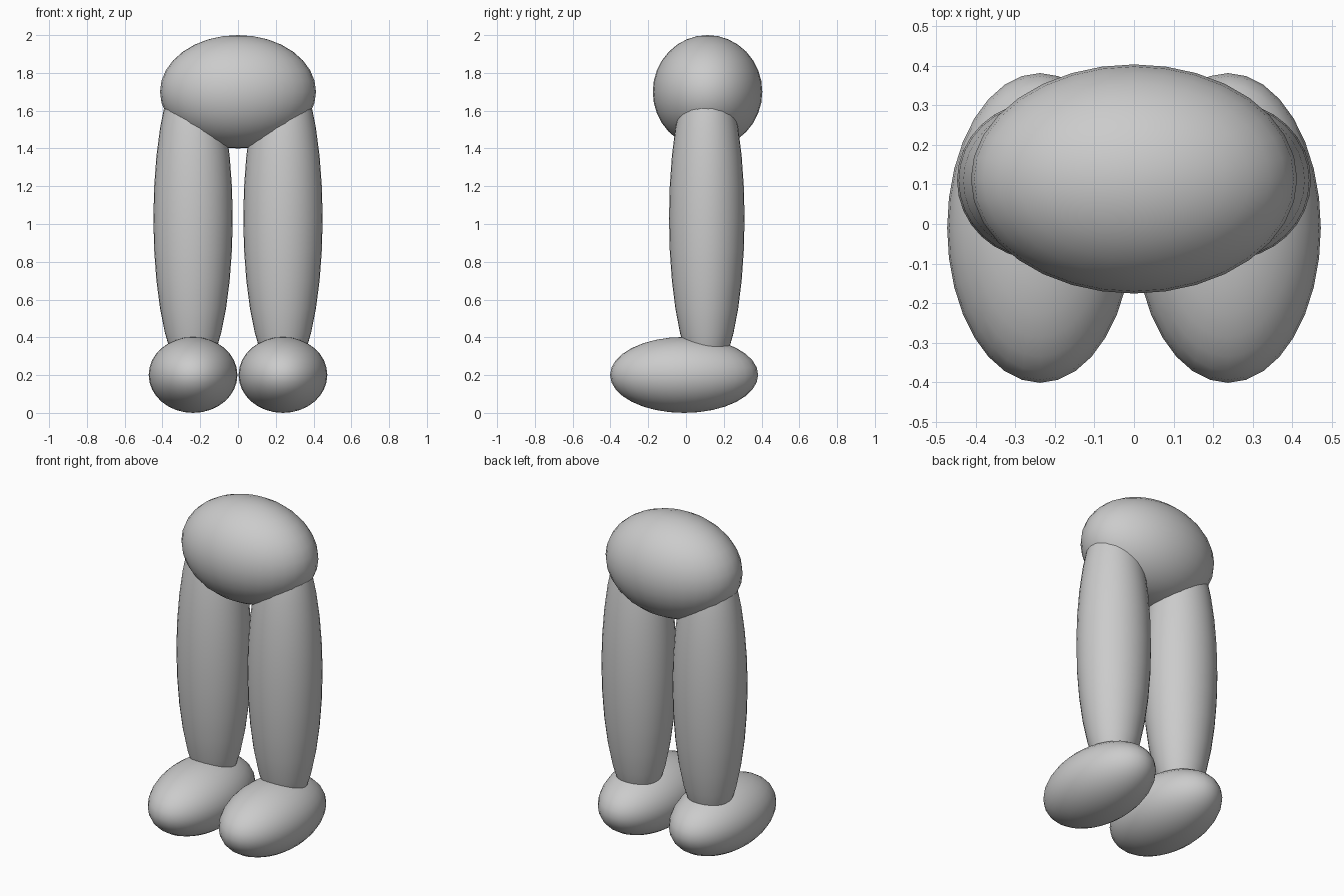
import bpy

if "Cube" in bpy.data.objects:
    bpy.data.objects.remove(bpy.data.objects["Cube"])


def ellipsoid(name, center, radii):
    # Smooth stretched sphere with its centre and half-sizes
    bpy.ops.mesh.primitive_uv_sphere_add(segments=32, ring_count=16, radius=1, location=center)
    ob = bpy.context.object
    ob.name = name
    ob.scale = radii
    bpy.ops.object.transform_apply(location=False, rotation=False, scale=True)
    bpy.ops.object.shade_smooth()
    return ob


# Hips
ellipsoid("hips", (0, 0.114, 1.70), (0.413, 0.29, 0.30))

# Legs and feet on both sides
for side, s in (("right", -1), ("left", 1)):
    ellipsoid(side + "_leg", (s * 0.238, 0.11, 1.03), (0.21, 0.2, 0.86))
    ellipsoid(side + "_foot", (s * 0.238, -0.01, 0.201), (0.235, 0.392, 0.201))
